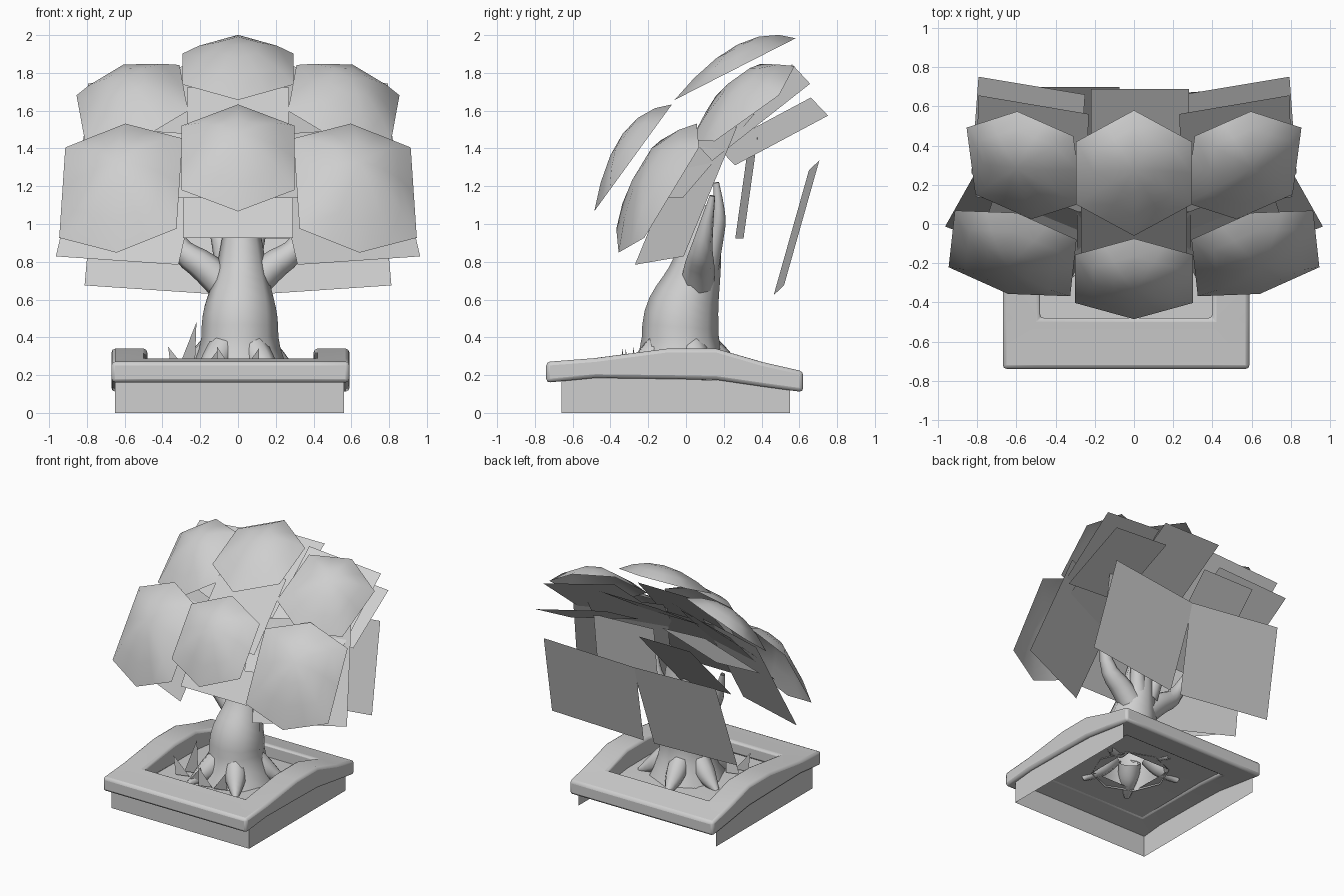
import bpy, bmesh, math
from mathutils import Vector, Matrix

cube = bpy.data.objects.get("Cube")
if cube:
    bpy.data.objects.remove(cube)

GREY = (0.62, 0.62, 0.62, 1)
mat = bpy.data.materials.new("light_grey")
mat.use_nodes = True
mat.diffuse_color = GREY
mat.node_tree.nodes["Principled BSDF"].inputs["Base Color"].default_value = GREY


def finish(name, mesh, angle=None):
    mesh.materials.clear()
    mesh.materials.append(mat)
    ob = bpy.data.objects.new(name, mesh)
    bpy.context.collection.objects.link(ob)
    if angle:
        bpy.ops.object.select_all(action='DESELECT')
        ob.select_set(True)
        bpy.context.view_layer.objects.active = ob
        bpy.ops.object.shade_smooth_by_angle(angle=math.radians(angle))
    return ob


def from_bmesh(name, bm, angle=None):
    mesh = bpy.data.meshes.new(name)
    bm.to_mesh(mesh)
    bm.free()
    return finish(name, mesh, angle)


def placement(centre, pitch, yaw, roll):
    """Plate facing -y, leaned back by pitch, turned outwards by yaw."""
    r = math.radians
    return (Matrix.Translation(centre) @ Matrix.Rotation(r(yaw), 4, 'Z')
            @ Matrix.Rotation(-r(pitch), 4, 'X') @ Matrix.Rotation(r(roll), 4, 'Y'))


def leaf_dome(name, centre, w, h, pitch, yaw=0, roll=0, bulge=0.12, shoulder=0.5):
    """Hexagonal leaf cluster, domed towards the viewer, fullest above its middle."""
    bm = bmesh.new()
    m = placement(centre, pitch, yaw, roll)
    corners = [Vector((x * w / 2, 0, z * h / 2)) for x, z in
               ((0, 1), (1, shoulder), (1, -shoulder), (0, -1), (-1, -shoulder), (-1, shoulder))]
    outline = []
    for a, b in zip(corners, corners[1:] + corners[:1]):
        outline += [a, (a + b) / 2]
    lift = Vector((0, -bulge, h * 0.1))
    mid = bm.verts.new(m @ lift)
    rings = [[bm.verts.new(m @ (p * t + lift * (1 - t * t))) for p in outline]
             for t in (0.35, 0.7, 1)]
    n = len(outline)
    for i in range(n):
        j = (i + 1) % n
        bm.faces.new((mid, rings[0][j], rings[0][i]))
        for a, b in zip(rings, rings[1:]):
            bm.faces.new((a[i], a[j], b[j], b[i]))
    bmesh.ops.recalc_face_normals(bm, faces=bm.faces)
    from_bmesh(name, bm, 60)


def leaf_plate(name, centre, w, h, pitch, yaw=0, roll=0):
    """Flat rectangular leaf card."""
    bm = bmesh.new()
    m = placement(centre, pitch, yaw, roll)
    bm.faces.new([bm.verts.new(m @ Vector((x * w / 2, 0, z * h / 2)))
                  for x, z in ((-1, -1), (1, -1), (1, 1), (-1, 1))])
    from_bmesh(name, bm)


def limb(name, points, radii):
    """Tapered smooth tube along a path."""
    cu = bpy.data.curves.new(name, 'CURVE')
    cu.dimensions = '3D'
    cu.bevel_depth = 1
    cu.bevel_resolution = 2
    sp = cu.splines.new('NURBS')
    sp.points.add(len(points) - 1)
    for p, co, r in zip(sp.points, points, radii):
        p.co, p.radius = (*co, 1), r
    sp.use_endpoint_u = True
    sp.order_u = 3
    sp.resolution_u = 3
    tmp = bpy.data.objects.new(name + "_path", cu)
    bpy.context.collection.objects.link(tmp)
    deps = bpy.context.evaluated_depsgraph_get()
    mesh = bpy.data.meshes.new_from_object(tmp.evaluated_get(deps))
    bpy.data.objects.remove(tmp)
    finish(name, mesh, 60)


def frame(name, xs, stations, solid=True):
    """Rectangular frame whose height follows stations of (y, top, bottom)."""
    bm = bmesh.new()
    grid = [[bm.verts.new((x, y, top)) for x in xs] for y, top, _ in stations]
    last = len(stations) - 2
    for j in range(last + 1):
        for i in range(3):
            if i != 1 or j in (0, last):
                bm.faces.new((grid[j][i], grid[j][i + 1], grid[j + 1][i + 1], grid[j + 1][i]))
    if solid:
        low = {round(y, 3): bottom for y, _, bottom in stations}
        ext = bmesh.ops.extrude_face_region(bm, geom=bm.faces[:], use_keep_orig=True)
        for v in ext["geom"]:
            if isinstance(v, bmesh.types.BMVert):
                v.co.z = low[round(v.co.y, 3)]
        bmesh.ops.recalc_face_normals(bm, faces=bm.faces)
    return from_bmesh(name, bm, 40)


# Planter: wavy rim, three outer walls, soil
rim = frame("planter_rim", (-0.67, -0.48, 0.4, 0.59),
            ((-0.74, 0.27, 0.16), (-0.48, 0.29, 0.185), (-0.1, 0.34, 0.18),
             (0.16, 0.34, 0.175), (0.4, 0.27, 0.14), (0.62, 0.22, 0.11)))
bevel = rim.modifiers.new("soft_edges", 'BEVEL')
bevel.width, bevel.segments = 0.02, 2

frame("soil", (-0.6, -0.2, 0.2, 0.52),
      ((-0.62, 0.19, 0), (-0.22, 0.19, 0), (0.16, 0.19, 0), (0.5, 0.16, 0)), solid=False)

bm = bmesh.new()
path = ((-0.65, 0.55), (-0.65, -0.66), (0.56, -0.66), (0.56, 0.55))
cols = [[bm.verts.new((x, y, z)) for z in (0, 0.16 if y > 0 else 0.2)] for x, y in path]
for a, b in zip(cols, cols[1:]):
    bm.faces.new((a[0], b[0], b[1], a[1]))
from_bmesh("planter_walls", bm)

# Trunk, branches and roots
limb("trunk", ((0.01, -0.03, 0.18), (0.01, -0.03, 0.34), (0.01, -0.03, 0.52),
               (0.02, 0.045, 0.72), (0.02, 0.08, 0.9), (0.02, 0.1, 1.1)),
     (0.28, 0.2, 0.205, 0.14, 0.11, 0.07))
for side, tag in ((1, "left"), (-1, "right")):
    limb(tag + "_branch", ((side * 0.06, 0.06, 0.66), (side * 0.17, 0.07, 0.78),
                           (side * 0.34, 0.08, 0.87), (side * 0.42, 0.14, 1.15)),
         (0.09, 0.085, 0.055, 0.015))
    limb(tag + "_back_branch", ((side * 0.05, 0.1, 0.75), (side * 0.1, 0.16, 0.95),
                                (side * 0.14, 0.18, 1.05), (side * 0.16, 0.16, 1.22)),
         (0.07, 0.045, 0.035, 0.015))
for i, deg in enumerate((25, 100, 160, 235, 305)):
    c, s = math.cos(math.radians(deg)), math.sin(math.radians(deg))
    limb(f"root_{i + 1}", [(c * d, s * d - 0.03, z) for d, z in
                           ((0.14, 0.34), (0.2, 0.28), (0.27, 0.23), (0.36, 0.18))],
         (0.08, 0.08, 0.06, 0.02))

# Grass blades beside the trunk
bm = bmesh.new()
for x, y, lean, tall in ((-0.28, -0.2, 0.06, 0.28), (-0.3, -0.28, -0.07, 0.15),
                         (-0.16, -0.32, 0.06, 0.14), (-0.06, -0.34, -0.05, 0.15),
                         (0.06, -0.32, 0.05, 0.14)):
    bm.faces.new([bm.verts.new(p) for p in ((x - 0.05, y, 0.2), (x + 0.05, y + 0.03, 0.2),
                                            (x + lean, y, 0.2 + tall))])
from_bmesh("grass_blades", bm)

# Crown: domed leaf clusters on the outside
leaf_dome("top_leaves", (0, 0.26, 1.82), 0.59, 0.72, 63, bulge=0.11)
leaf_dome("front_leaves", (0, -0.28, 1.35), 0.6, 0.7, 36, shoulder=0.6)
for side, tag in ((1, "left"), (-1, "right")):
    leaf_dome(tag + "_front_leaves", (side * 0.62, -0.15, 1.19), 0.64, 0.8, 31, side * 16, side * 5,
              bulge=0.13, shoulder=0.7)
    leaf_dome(tag + "_upper_leaves", (side * 0.56, 0.3, 1.64), 0.57, 0.68, 50, side * 25, side * 26,
              shoulder=0.62)

    # Flat leaf cards behind the clusters
    leaf_plate(tag + "_low_card", (side * 0.56, 0, 1.15), 0.7, 0.76, 25, side * 20, side * -4)
    leaf_plate(tag + "_upper_card", (side * 0.54, 0.46, 1.49), 0.56, 0.56, 60, side * 27, side * 20)
    leaf_plate(tag + "_inner_card", (side * 0.52, 0.35, 1.59), 0.58, 0.66, 50, side * 22, side * 16)
    leaf_plate(tag + "_middle_card", (side * 0.42, 0.08, 1.36), 0.6, 0.6, 42, side * 18)
    leaf_plate(tag + "_back_card", (side * 0.4, 0.585, 0.98), 0.77, 0.69, 16, side * 3, side * -4)
leaf_plate("centre_card", (0, -0.12, 1.2), 0.58, 0.66, 34)
leaf_plate("centre_upper_card", (0, 0.02, 1.5), 0.54, 0.6, 42)
leaf_plate("centre_back_card", (0.03, 0.4, 1.65), 0.5, 0.68, 58)
leaf_plate("slanted_card", (-0.3, 0.44, 1.3), 0.45, 0.75, 44)
leaf_plate("upright_card", (0.3, 0.32, 1.19), 0.5, 0.54, 8, 5)
